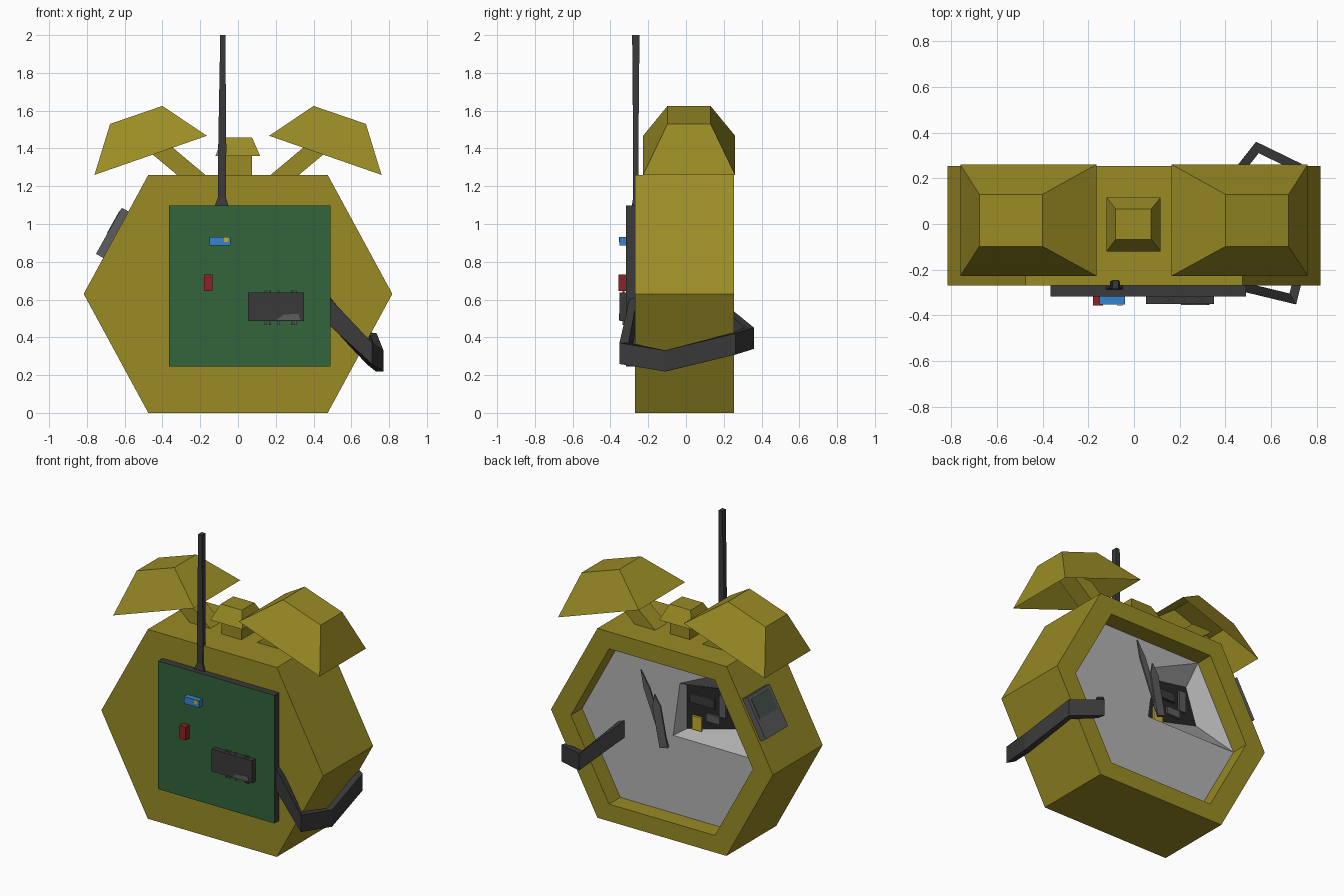
import bpy, bmesh, math
from mathutils import Vector

if "Cube" in bpy.data.objects:
    bpy.data.objects.remove(bpy.data.objects["Cube"])


def material(name, rgb):
    m = bpy.data.materials.new(name)
    m.diffuse_color = (*rgb, 1)
    m.use_nodes = True
    m.node_tree.nodes["Principled BSDF"].inputs["Base Color"].default_value = m.diffuse_color
    return m


OLIVE = material("olive_case", (0.32, 0.26, 0.018))
GREEN = material("board_green", (0.032, 0.13, 0.045))
DARK = material("charcoal", (0.042, 0.042, 0.043))
PALE = material("dial_grey", (0.45, 0.45, 0.45))
GREY = material("mid_grey", (0.11, 0.11, 0.115))
BLUE = material("blue", (0.04, 0.22, 0.62))
RED = material("red", (0.27, 0.015, 0.018))
GLASS = material("dark_glass", (0.06, 0.09, 0.08))
BLACK = material("interior", (0.02, 0.02, 0.02))
YELLOW = material("yellow", (0.55, 0.42, 0.03))


def finish(name, bm, mats):
    bmesh.ops.recalc_face_normals(bm, faces=bm.faces)
    me = bpy.data.meshes.new(name)
    bm.to_mesh(me)
    bm.free()
    for m in mats:
        me.materials.append(m)
    ob = bpy.data.objects.new(name, me)
    bpy.context.collection.objects.link(ob)
    return ob


def loft(name, rings, mat, start=True, end=True, end_mat=None):
    """Skin a list of equal-sized point rings; optional end caps."""
    bm = bmesh.new()
    vs = [[bm.verts.new(p) for p in r] for r in rings]
    n = len(rings[0])
    for a, b in zip(vs, vs[1:]):
        for i in range(n):
            bm.faces.new((a[i], a[(i + 1) % n], b[(i + 1) % n], b[i]))
    if start:
        bm.faces.new(vs[0])
    if end:
        f = bm.faces.new(vs[-1])
        f.material_index = 1 if end_mat else 0
    return finish(name, bm, [mat] + ([end_mat] if end_mat else []))


def rect(x0, x1, y0, y1, z):
    return [(x0, y0, z), (x1, y0, z), (x1, y1, z), (x0, y1, z)]


def xz(points, y):
    return [(x, y, z) for x, z in points]


def box(name, x0, x1, y0, y1, z0, z1, mat, front=None):
    sq = [(x0, z0), (x1, z0), (x1, z1), (x0, z1)]
    return loft(name, [xz(sq, y1), xz(sq, y0)], mat, end_mat=front)


# hexagonal case with a recessed rear opening
CZ, Y0, Y1, DIAL = 0.63, -0.27, 0.253, 0.135
HEX = [(-0.817, CZ), (-0.475, 1.26), (0.475, 1.26), (0.817, CZ), (0.475, 0), (-0.475, 0)]
INNER = [(x * 0.82, CZ + (z - CZ) * 0.82) for x, z in HEX]
loft("case", [xz(HEX, Y0), xz(HEX, Y1), xz(INNER, Y1), xz(INNER, DIAL)], OLIVE, end=False)

# dial with a tapered broken-out pocket
pocket = [(0, CZ), (-0.05, 0.99), INNER[1], INNER[0]]
floor = [(-0.05, 0.66), (-0.05, 0.95), (-0.36, 1.0), (-0.44, 0.76)]
bm = bmesh.new()
outline = [pocket[0], pocket[1]] + INNER[1:] + [INNER[0]]
bm.faces.new([bm.verts.new(p) for p in xz(outline, DIAL)])
finish("dial", bm, [PALE])
loft("dial_pocket", [xz(pocket, DIAL), xz(floor, 0.06)], PALE, start=False, end_mat=BLACK)

# mechanism seen inside the pocket
for i, (x, z, w, h, m) in enumerate([(-0.13, 0.72, 0.07, 0.09, YELLOW), (-0.25, 0.78, 0.1, 0.05, GREY),
                                     (-0.17, 0.88, 0.18, 0.06, DARK), (-0.32, 0.88, 0.05, 0.14, GREY)]):
    box(f"mechanism_{i}", x - w / 2, x + w / 2, 0.055, 0.075, z - h / 2, z + h / 2, m)


# clock hands, standing off the dial
def hand(name, tip, w, y):
    d = Vector((tip[0], tip[1] - CZ)).normalized()
    s = Vector((-d.y, d.x)) * w
    base, mid = Vector((0, CZ)) - d * 0.04, Vector(tip) * 0.75 + Vector((0, CZ)) * 0.25
    pts = [base + s, mid + s, Vector(tip), mid - s, base - s]
    loft(name, [xz(pts, y), xz(pts, y + 0.01)], GREY)


hand("minute_hand", (0.17, 1.06), 0.022, 0.225)
hand("hour_hand", (0.06, 0.93), 0.03, 0.238)

# bells (open cups) on slanted stems
for s, side in ((-1, "left"), (1, "right")):
    def ring(a, b, y0, y1):
        return [(s * a[0], y0, a[1]), (s * b[0], y0, b[1]), (s * b[0], y1, b[1]), (s * a[0], y1, a[1])]
    loft(side + "_bell", [ring((0.165, 1.467), (0.76, 1.26), -0.227, 0.26),
                          ring((0.40, 1.625), (0.677, 1.53), -0.098, 0.13)], OLIVE, start=False)
    loft(side + "_bell_stem", [ring((0.155, 1.245), (0.305, 1.245), -0.045, 0.075),
                               ring((0.40, 1.45), (0.55, 1.45), -0.045, 0.075)], OLIVE)

# centre button
box("button_post", -0.073, 0.073, -0.068, 0.065, 1.25, 1.37, OLIVE)
loft("button_cap", [rect(-0.12, 0.117, -0.12, 0.117, 1.36), rect(-0.08, 0.075, -0.067, 0.065, 1.457)], OLIVE)

# small screen on the upper left flank
a, b = Vector((-0.615, 1.086)), Vector((-0.752, 0.842))
n = Vector((-0.872, 0.49))


def flank(t0, t1, y0, y1, off):
    p, q = a.lerp(b, t0) + n * off, a.lerp(b, t1) + n * off
    return [(p.x, y0, p.y), (q.x, y0, q.y), (q.x, y1, q.y), (p.x, y1, p.y)]


loft("side_screen", [flank(0, 1, 0.0, 0.235, -0.06), flank(0, 1, 0.0, 0.235, 0)], GREY)
loft("side_screen_glass", [flank(0.08, 0.55, 0.025, 0.21, -0.01), flank(0.08, 0.55, 0.025, 0.21, 0.003)], GLASS)

# circuit board and its components
box("circuit_board", -0.365, 0.49, -0.318, -0.26, 0.245, 1.097, DARK, GREEN)
box("blue_component", -0.15, -0.04, -0.353, -0.315, 0.885, 0.932, BLUE)
box("blue_component_mark", -0.075, -0.05, -0.356, -0.35, 0.905, 0.93, YELLOW)
box("red_component", -0.18, -0.135, -0.357, -0.315, 0.645, 0.733, RED)
box("chip", 0.052, 0.35, -0.351, -0.315, 0.487, 0.637, DARK)
label = [(0.205, 0.492), (0.33, 0.492), (0.32, 0.525), (0.24, 0.52)]
loft("chip_label", [xz(label, -0.348), xz(label, -0.354)], GREY)
for i, x in enumerate((0.14, 0.165, 0.21, 0.28, 0.3)):
    box(f"chip_pin_{i}", x, x + 0.01, -0.335, -0.325, 0.465, 0.647, GREY)

# antenna with flared foot
loft("antenna", [rect(-0.125, -0.048, -0.288, -0.242, 1.09), rect(-0.107, -0.064, -0.28, -0.252, 1.14),
                 rect(-0.105, -0.062, -0.28, -0.252, 1.4), rect(-0.094, -0.067, -0.285, -0.246, 2.0)], DARK)

# strap running from the board around to the dial
path = [Vector(p) for p in ((0.475, -0.275, 0.55), (0.695, -0.328, 0.315), (0.75, -0.11, 0.275),
                            (0.715, 0.25, 0.365), (0.54, 0.335, 0.395), (0.37, 0.12, 0.58))]
rings = []
for i, p in enumerate(path):
    sides = []
    for u, v in ((i - 1, i), (i, i + 1)):
        if u >= 0 and v < len(path):
            d = path[v] - path[u]
            sides.append(Vector((d.y, -d.x, 0)).normalized())
    m = sum(sides, Vector()).normalized()
    m *= 0.02 / max(m.dot(sides[0]), 0.5)
    h = Vector((0, 0, 0.075 if i == 0 else 0.056))
    rings.append([p + m + h, p - m + h, p - m - h, p + m - h])
loft("strap", rings, DARK)
